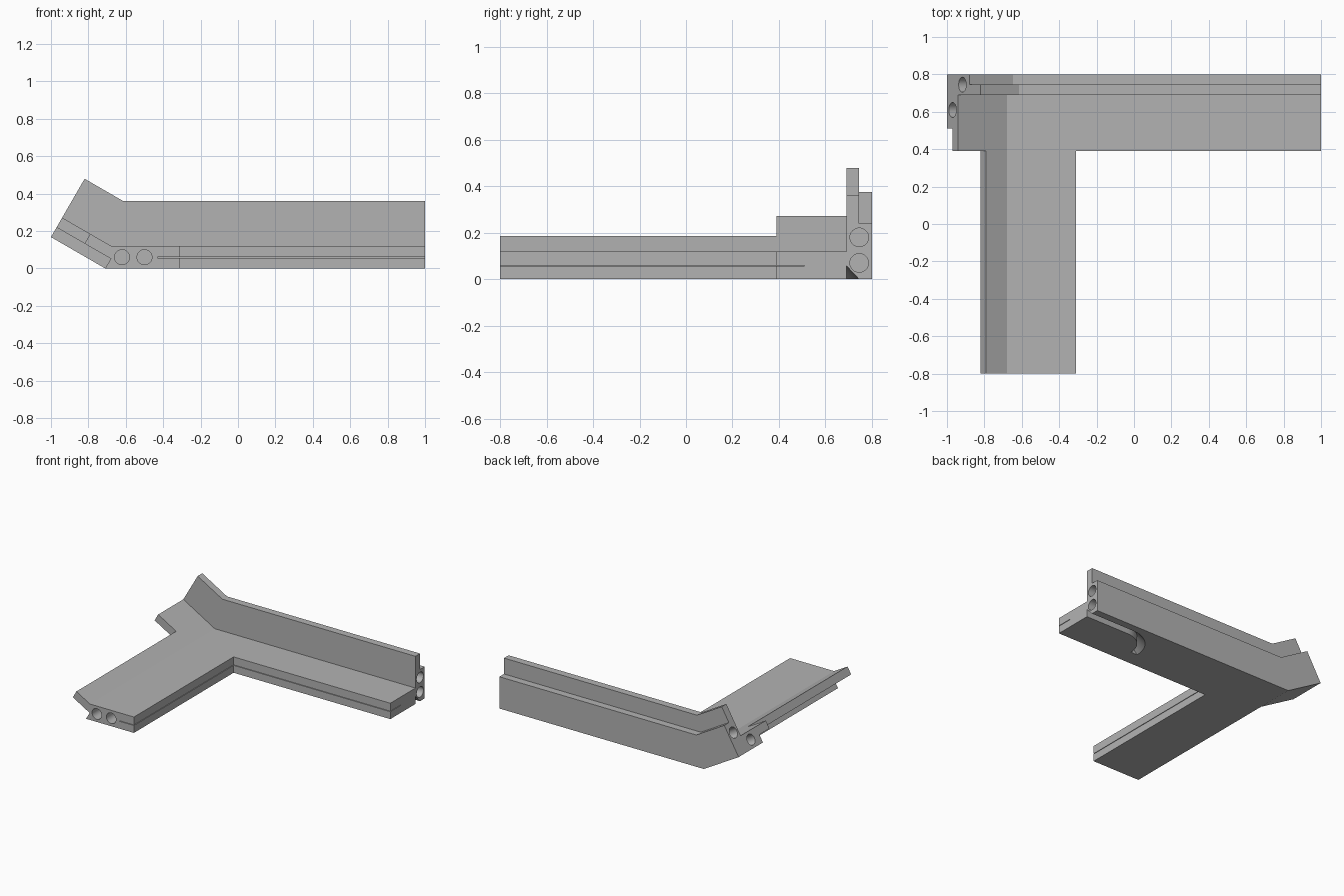
import bpy, bmesh
from math import pi, sin, cos, tan, radians
from mathutils import Vector

if "Cube" in bpy.data.objects:
    bpy.data.objects.remove(bpy.data.objects["Cube"])

grey = bpy.data.materials.new("plain_grey")
grey.use_nodes = True
grey.diffuse_color = (0.45, 0.45, 0.45, 1)
grey.node_tree.nodes["Principled BSDF"].inputs["Base Color"].default_value = grey.diffuse_color

TILT = radians(30)      # the short end bends up by this angle
BEND_X = -0.71          # bottom line of the bend
TILT_LEN = 0.335
LAYER, FLOOR = 0.06, 0.12


def tilted(t, h):
    """Point (x, z) at distance t along the raised end, h above its underside."""
    return BEND_X - t * cos(TILT) + h * sin(TILT), t * sin(TILT) + h * cos(TILT)


def mitre(h):
    return BEND_X + h * tan(TILT / 2), h


def loft(name, rings):
    """Closed solid through matching rings of points."""
    bm = bmesh.new()
    loops = [[bm.verts.new(p) for p in ring] for ring in rings]
    n = len(loops[0])
    for a, b in zip(loops, loops[1:]):
        for i in range(n):
            j = (i + 1) % n
            bm.faces.new((a[i], a[j], b[j], b[i]))
    bm.faces.new(loops[0])
    bm.faces.new(loops[-1])
    bmesh.ops.recalc_face_normals(bm, faces=bm.faces)
    mesh = bpy.data.meshes.new(name)
    bm.to_mesh(mesh)
    bm.free()
    mesh.materials.append(grey)
    obj = bpy.data.objects.new(name, mesh)
    bpy.context.collection.objects.link(obj)
    return obj


def combine(target, other, operation):
    mod = target.modifiers.new(operation, 'BOOLEAN')
    mod.operation, mod.solver, mod.object = operation, 'EXACT', other
    bpy.context.view_layer.objects.active = target
    bpy.ops.object.modifier_apply(modifier=mod.name)
    bpy.data.objects.remove(other)


def pin_hole(centre, axis, radius=0.04, depth=0.12, sides=32):
    turn = Vector(axis).to_track_quat('Z', 'Y')
    rings = [[Vector(centre) + turn @ Vector((radius * cos(2 * pi * i / sides),
                                              radius * sin(2 * pi * i / sides), d))
              for i in range(sides)] for d in (-depth, 0.02)]
    combine(frame, loft("hole_cutter", rings), 'DIFFERENCE')


# Long arm: floor, wall and rear block in one section, swept round the bend
section = [(0.39, LAYER), (0.39, FLOOR), (0.69, FLOOR), (0.69, 0.36), (0.745, 0.36),
           (0.745, 0.24), (0.8, 0.24), (0.8, 0), (0.51, 0), (0.51, LAYER)]


def section_ring(place):
    return [(place(h)[0], y, place(h)[1]) for y, h in section]


frame = loft("corner_frame", [section_ring(lambda h: (1, h)), section_ring(mitre),
                              section_ring(lambda h: tilted(TILT_LEN, h))])

# Side arm running forward, with its own narrow raised lip
profile = [(BEND_X, 0), (-0.43, 0), (-0.43, LAYER), (-0.31, LAYER), (-0.31, FLOOR),
           mitre(FLOOR), tilted(0.162, FLOOR), tilted(0.162, LAYER), tilted(0, LAYER)]
side_arm = loft("side_arm", [[(x, y, z) for x, z in profile] for y in (-0.8, 0.51)])
combine(frame, side_arm, 'UNION')

# Pin holes in the three ends
for z in (0.07, 0.18):
    pin_hole((1, 0.745, z), (1, 0, 0))
for x in (-0.62, -0.5):
    pin_hole((x, -0.8, 0.06), (0, -1, 0))
for y, h in ((0.61, 0.06), (0.745, 0.165)):
    x, z = tilted(TILT_LEN, h)
    pin_hole((x, y, z), (-cos(TILT), 0, sin(TILT)))

# Cable groove under the long arm, curving forward to the strip
groove = [(0.18, -0.01), (0.18, 0.058), (0.244, -0.01)]
pivot = (0.635, 0.51)
rings = [[(1.02, pivot[1] + r, z) for r, z in groove]]
for i in range(17):
    a = pi / 2 * (1 + i / 16)
    rings.append([(pivot[0] + r * cos(a), pivot[1] + r * sin(a), z) for r, z in groove])
combine(frame, loft("groove_cutter", rings), 'DIFFERENCE')

# Separate lower strip along the inner edges, with a hairline gap above
outline = [(-0.43, -0.8), (-0.31, -0.8), (-0.31, 0.39), (1, 0.39), (1, 0.51), (-0.43, 0.51)]
strip = loft("lower_strip", [[(x, y, z) for x, y in outline] for z in (0, LAYER - 0.004)])

# Smooth holes and groove, crisp edges elsewhere
bpy.ops.object.select_all(action='DESELECT')
frame.select_set(True)
bpy.context.view_layer.objects.active = frame
bpy.ops.object.shade_smooth_by_angle(angle=radians(20))
